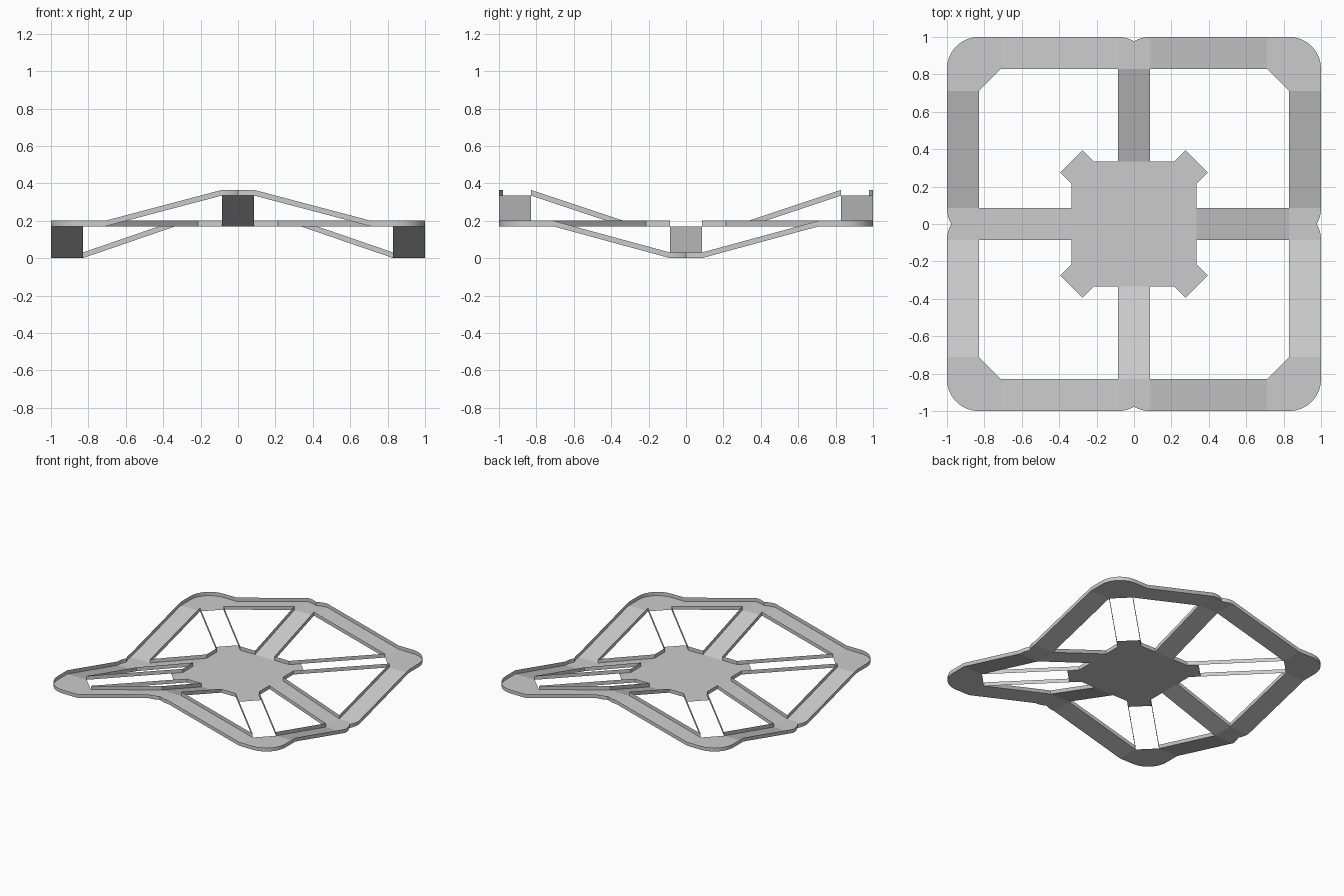
import bpy, bmesh, math

if "Cube" in bpy.data.objects:
    bpy.data.objects.remove(bpy.data.objects["Cube"])

W, A, B, C, R = 0.085, 0.335, 0.83, 0.71, 0.17   # half bar, hub, inner frame, bend line, rounding
HUB_IN = A - (B - C)                             # where a diagonal wall meets the hub
NOTCH = math.acos(W / R)                         # angle at which the rounded bar ends meet


def height(x, y):
    """Floor height at a layout point: raised at y ends, lowered at x ends."""
    if x <= W + 1e-5 and y >= B - 1e-5:
        return 0.335
    if y <= W + 1e-5 and x >= B - 1e-5:
        return 0.0
    return 0.17


def arc(cx, cy, a0, a1, n=10):
    return [(cx + R * math.cos(a0 + (a1 - a0) * i / n),
             cy + R * math.sin(a0 + (a1 - a0) * i / n)) for i in range(n + 1)]


def swap(pts):
    return [(y, x) for x, y in reversed(pts)]


def quarter_object(name, polys):
    bm = bmesh.new()
    for poly in polys:
        bm.faces.new([bm.verts.new(p) for p in poly])
    bmesh.ops.remove_doubles(bm, verts=bm.verts, dist=1e-4)
    me = bpy.data.meshes.new(name)
    bm.to_mesh(me)
    bm.free()
    ob = bpy.data.objects.new(name, me)
    bpy.context.collection.objects.link(ob)
    m = ob.modifiers.new("mirror", 'MIRROR')
    m.use_axis = (True, True, False)
    m.merge_threshold = 1e-4
    return ob


def floor(name, outlines):
    quarter_object(name, [[(x, y, height(x, y)) for x, y in reversed(o)] for o in outlines])


def walls(name, chains):
    t = 0.03
    polys = []
    for ch in chains:
        for (x0, y0), (x1, y1) in zip(ch, ch[1:]):
            h0, h1 = height(x0, y0), height(x1, y1)
            polys.append([(x0, y0, h0), (x1, y1, h1), (x1, y1, h1 + t), (x0, y0, h0 + t)])
    quarter_object(name, polys)


# Hub plate with diagonal tabs
tab = [(A, W), (A, HUB_IN), (A + 0.06, HUB_IN + 0.06)]
floor("hub_plate", [[(0, 0), (A, 0)] + tab + swap(tab) + [(0, A)]])

# Sloping spokes
spoke = [(A, 0), (B, 0), (B, W), (A, W)]
floor("spokes", [spoke, swap(spoke)])

# Outer frame: bar middles, sloping bars, flat rounded corners
end_arc = arc(B, W, -(math.pi / 2 - NOTCH), 0)
end_arc[0] = (end_arc[0][0], 0.0)
corner = arc(B, B, 0, math.pi / 2)
middle = [(B, 0)] + end_arc + [(B, W)]
bar = [(B, W), (1, W), (1, C), (B, C)]
floor("frame", [middle, swap(middle), bar, swap(bar),
                [(B, C), (1, C)] + corner + [(C, 1), (C, B)]])

# Open rim walls around the outside
walls("outer_rim", [end_arc + [(1, C)] + corner + [(C, 1)] + swap(end_arc)])

# Rim walls around each opening, including the open diagonal struts
opening = tab + [(B, C), (B, W), (A, W)]
walls("inner_rims", [opening, swap(opening)])
